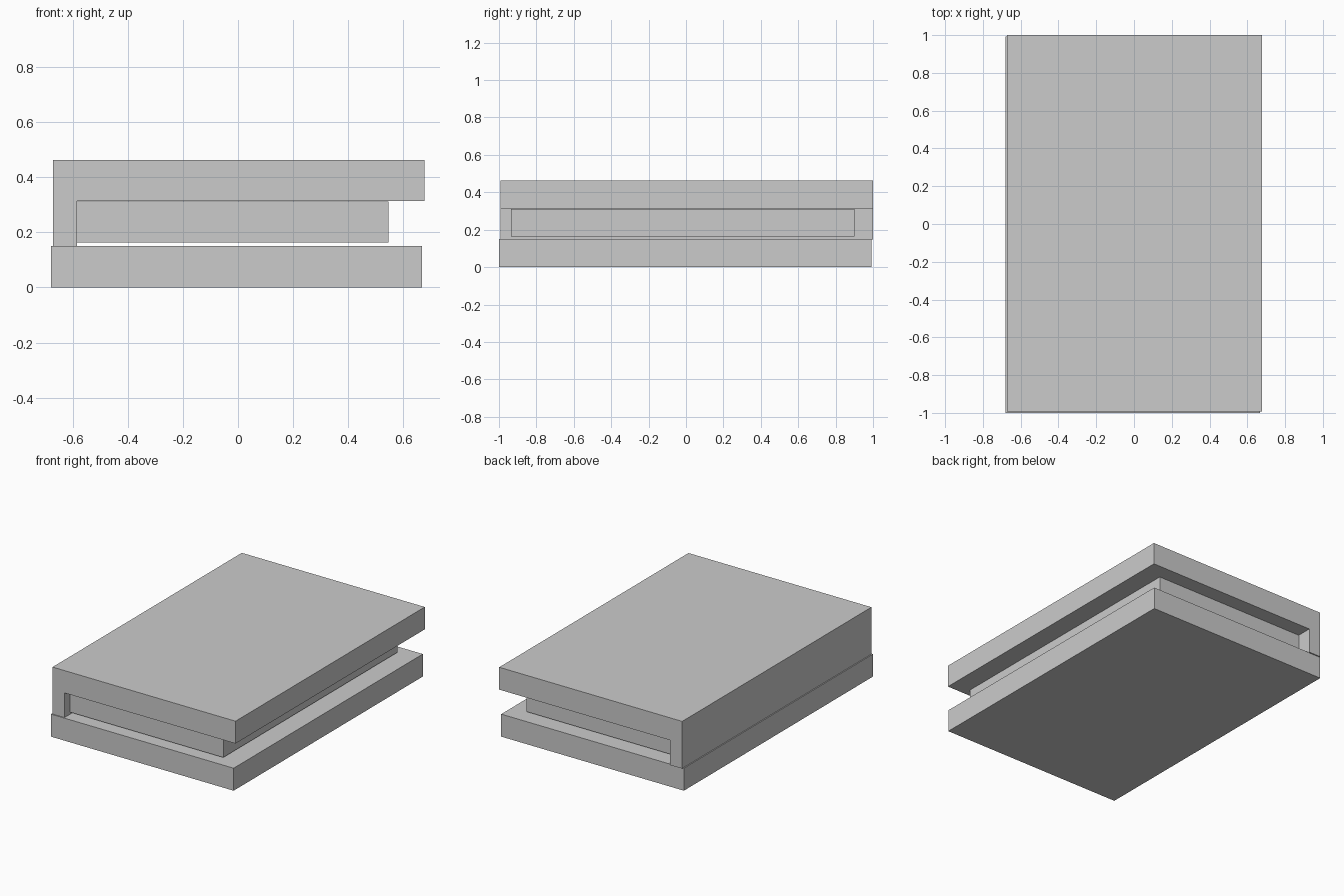
import bpy
import bmesh

if "Cube" in bpy.data.objects:
    bpy.data.objects.remove(bpy.data.objects["Cube"])


def extrude_profile(name, points, y0, y1):
    """Extrude an XZ outline from y0 to y1 into a closed solid."""
    bm = bmesh.new()
    face = bm.faces.new([bm.verts.new((x, y0, z)) for x, z in points])
    result = bmesh.ops.extrude_face_region(bm, geom=[face])
    verts = [v for v in result["geom"] if isinstance(v, bmesh.types.BMVert)]
    bmesh.ops.translate(bm, verts=verts, vec=(0, y1 - y0, 0))
    bmesh.ops.recalc_face_normals(bm, faces=bm.faces)
    mesh = bpy.data.meshes.new(name)
    bm.to_mesh(mesh)
    bm.free()
    obj = bpy.data.objects.new(name, mesh)
    bpy.context.collection.objects.link(obj)
    return obj


def rect(x0, x1, z0, z1):
    return [(x0, z0), (x1, z0), (x1, z1), (x0, z1)]


# Bottom cover slab
extrude_profile("bottom_cover", rect(-0.679, 0.668, 0.0, 0.15), -1.0, 0.992)

# Top cover and spine as one L-shaped piece
extrude_profile("top_cover_and_spine",
                [(-0.672, 0.148), (-0.584, 0.148), (-0.584, 0.314),
                 (0.677, 0.314), (0.677, 0.463), (-0.672, 0.463)],
                -0.993, 1.0)

# Block of pages between the covers
extrude_profile("page_block", rect(-0.584, 0.546, 0.164, 0.312), -0.935, 0.90)
